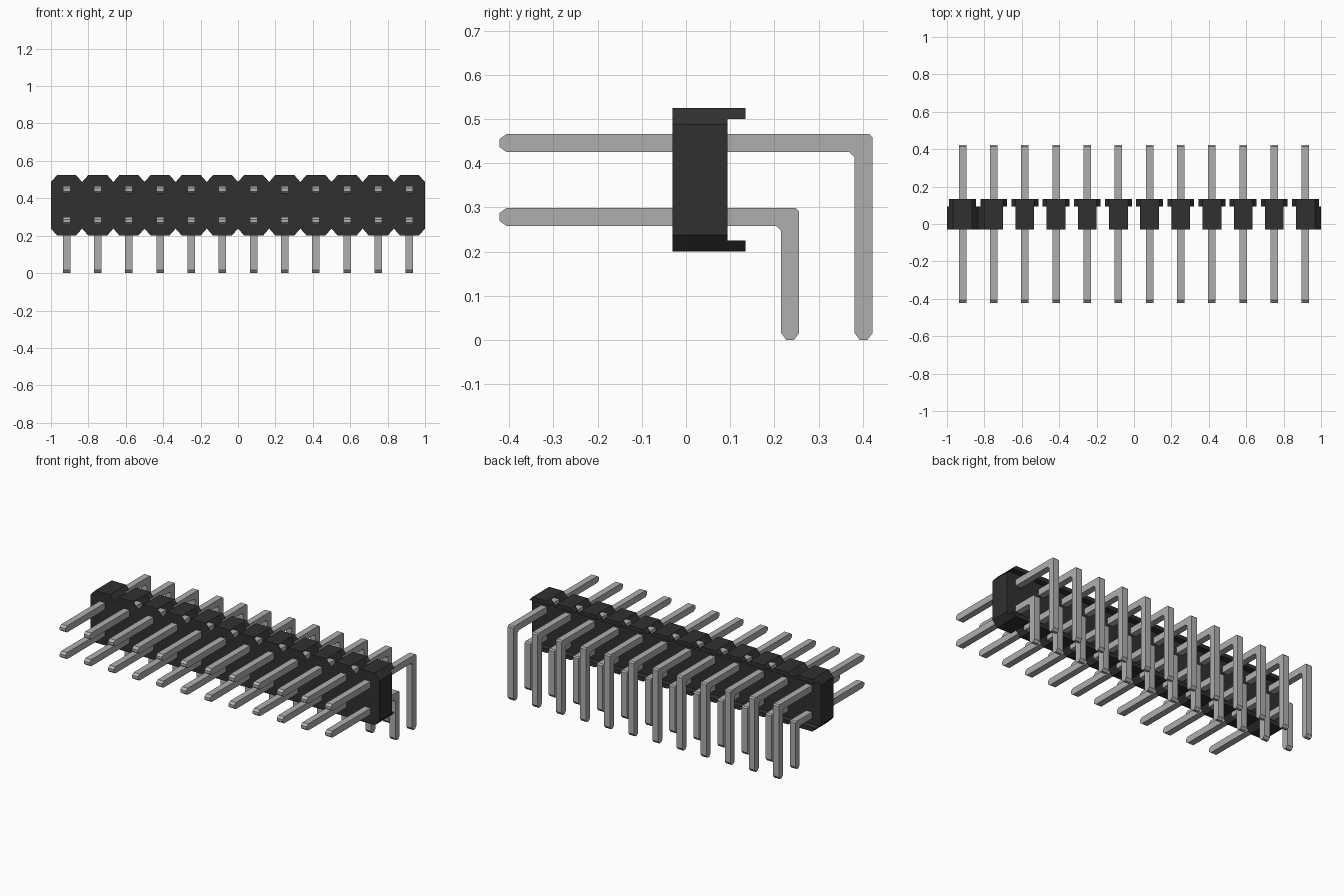
import bpy, bmesh

if "Cube" in bpy.data.objects:
    bpy.data.objects.remove(bpy.data.objects["Cube"], do_unlink=True)

COUNT = 12
PITCH = 2 / COUNT
BOTTOM, TOP = 0.20, 0.525
MID = (BOTTOM + TOP) / 2
CHAMFER_Z = 0.038             # height of the corner cuts
FLAT = 0.05                   # half width of each cell's flat top
FRONT, BACK, LIP = -0.03, 0.094, 0.134
cells = [-1 + PITCH * (i + 0.5) for i in range(COUNT)]


def material(name, grey, rough):
    m = bpy.data.materials.new(name)
    m.use_nodes = True
    colour = (grey, grey, grey, 1)
    m.diffuse_color = colour
    node = m.node_tree.nodes["Principled BSDF"]
    node.inputs["Base Color"].default_value = colour
    node.inputs["Roughness"].default_value = rough
    return m


black = material("black plastic", 0.03, 0.6)
metal = material("grey metal", 0.43, 0.5)


def prism(name, lower, upper, mat, skip=()):
    """Closed prism between two matching outlines; skip leaves side faces open."""
    bm = bmesh.new()
    a = [bm.verts.new(p) for p in lower]
    b = [bm.verts.new(p) for p in upper]
    bm.faces.new(a)
    bm.faces.new(b[::-1])
    n = len(a)
    for i in range(n):
        if i not in skip:
            j = (i + 1) % n
            bm.faces.new((a[j], a[i], b[i], b[j]))
    bmesh.ops.recalc_face_normals(bm, faces=bm.faces)
    mesh = bpy.data.meshes.new(name)
    bm.to_mesh(mesh)
    bm.free()
    mesh.materials.append(mat)
    return mesh


def place(name, mesh, x=0):
    ob = bpy.data.objects.new(name, mesh)
    ob.location.x = x
    bpy.context.collection.objects.link(ob)
    return ob


# Housing: a row of joined octagons, with open notches after the first one
top_edge = [(-1, TOP - CHAMFER_Z)]
for x in cells:
    top_edge += [(x - FLAT, TOP), (x + FLAT, TOP), (x + PITCH / 2, TOP - CHAMFER_Z)]
outline = top_edge + [(x, 2 * MID - z) for x, z in reversed(top_edge)]
skip = set()
for i, (x, z) in enumerate(outline):
    x2, z2 = outline[(i + 1) % len(outline)]
    sloped = abs(z - z2) > 0.01 and abs(x - x2) > 0.01
    if sloped and -1 + PITCH * 1.2 < (x + x2) / 2 < 1 - PITCH * 0.2:
        skip.add(i)
place("housing", prism("housing", [(x, FRONT, z) for x, z in outline],
                       [(x, BACK, z) for x, z in outline], black, skip))

# Rear lips along the top and bottom of every cell
LIP_Z = 0.025
wide = FLAT + (PITCH / 2 - FLAT) * LIP_Z / CHAMFER_Z
trapezoid = [(-wide, TOP - LIP_Z), (-FLAT, TOP), (FLAT, TOP), (wide, TOP - LIP_Z)]
lips = {}
for side in ("upper", "lower"):
    pts = [(x, z if side == "upper" else 2 * MID - z) for x, z in trapezoid]
    lips[side] = prism(side + "_lip", [(x, BACK, z) for x, z in pts],
                       [(x, LIP, z) for x, z in pts], black)


# Right-angle pins: a bent profile with blunt tips, extruded sideways
def pin_mesh(name, z_top, y_back):
    t, c, d = 0.041, 0.012, 0.016
    y0, z0, y1 = -0.422, z_top - t, y_back - t
    profile = [(y0, z0 + c), (y0, z_top - c), (y0 + d, z_top),
               (y_back - 0.008, z_top), (y_back, z_top - 0.008),
               (y_back, d), (y_back - c, 0), (y1 + c, 0), (y1, d),
               (y1, z0 - 0.011), (y1 - 0.011, z0), (y0 + d, z0)]
    return prism(name, [(-0.02, y, z) for y, z in profile],
                 [(0.02, y, z) for y, z in profile], metal)


pins = {"upper": pin_mesh("upper_pin", 0.466, 0.422),
        "lower": pin_mesh("lower_pin", 0.299, 0.256)}

for i, x in enumerate(cells, 1):
    for row in ("upper", "lower"):
        place(f"{row}_lip_{i}", lips[row], x)
        place(f"{row}_pin_{i}", pins[row], x)
